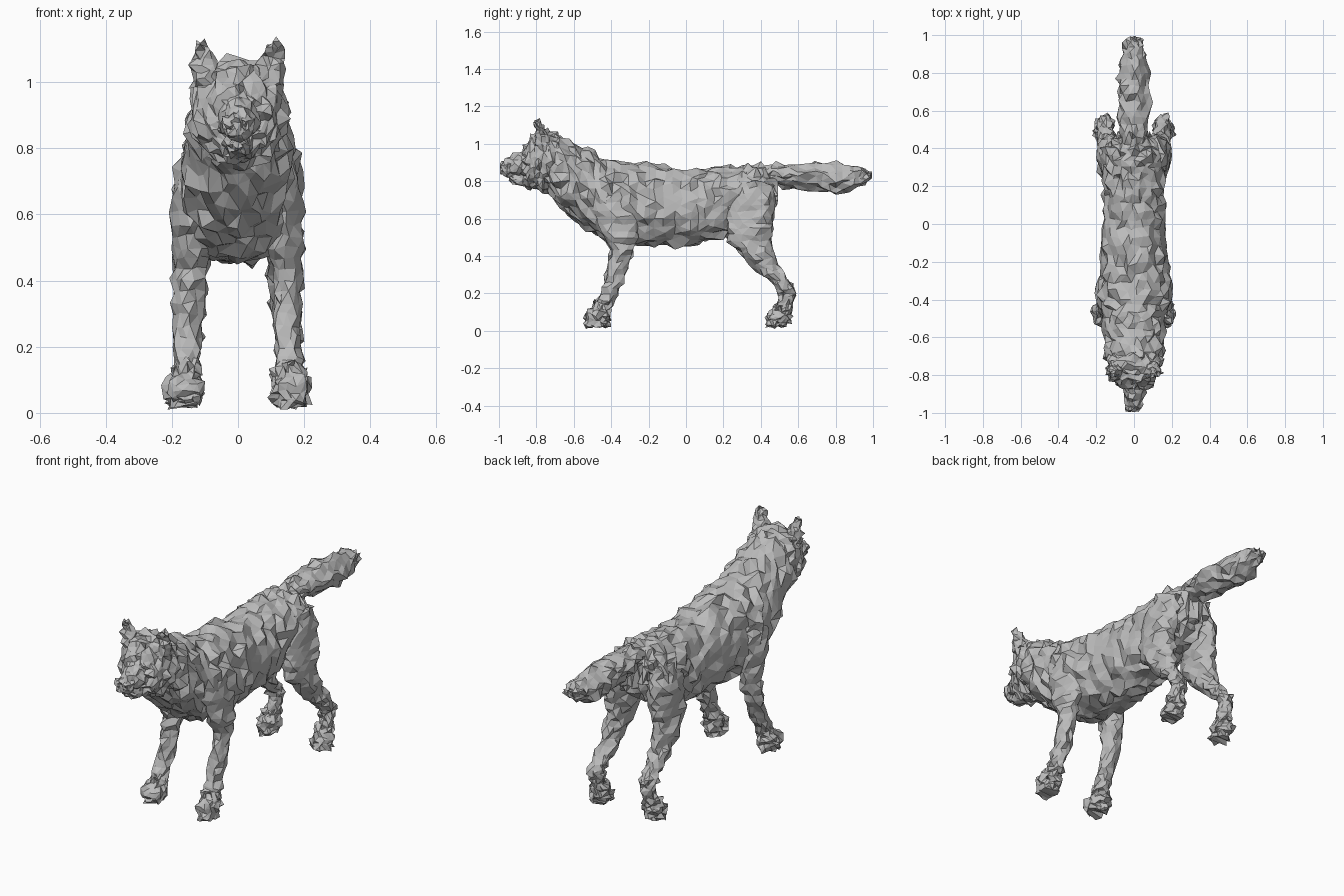
import bpy, bmesh, math, random
from mathutils import Vector
from mathutils.bvhtree import BVHTree

random.seed(7)
fur = bpy.data.materials.new("grey fur")
fur.diffuse_color = (0.5, 0.5, 0.5, 1)
parts = []


def spline(rows, n):
    """Resample cross-section rows smoothly to n rows."""
    out = []
    last = len(rows) - 1
    for i in range(n):
        t = i / (n - 1) * last
        k = min(int(t), last - 1)
        f = t - k
        p = [rows[max(0, min(last, k + d))] for d in (-1, 0, 1, 2)]
        out.append([0.5 * (2 * b + (c - a) * f + (2 * a - 5 * b + 4 * c - d) * f * f
                           + (3 * b - a - 3 * c + d) * f ** 3)
                    for a, b, c, d in zip(*p)])
    return out


def shaggy(name, sections, rings, sides, rough, side=1):
    """Loft (centre x, y, z, radius a, radius b, axis) sections, then ruffle the surface.
    Axis 0 gives upright slices along y, axis 1 level slices along z."""
    bm = bmesh.new()
    loops = []
    for x, y, z, a, b, axis in spline(sections, rings):
        loop = []
        for j in range(sides):
            t = 2 * math.pi * (j + 0.5 * (len(loops) % 2)) / sides
            u, v = a * math.cos(t), b * math.sin(t)
            co = (x + u, y, z + v) if axis < 0.5 else (x + u, y + v, z)
            loop.append(bm.verts.new((co[0] * side, co[1], co[2])))
        loops.append(loop)
    for p, q in zip(loops, loops[1:]):
        for j in range(sides):
            k = (j + 1) % sides
            bm.faces.new((p[j], p[k], q[k], q[j]))
    bm.faces.new(loops[0])
    bm.faces.new(loops[-1])
    bmesh.ops.recalc_face_normals(bm, faces=bm.faces)
    if bm.calc_volume(signed=True) < 0:
        bmesh.ops.reverse_faces(bm, faces=bm.faces)
    bmesh.ops.triangulate(bm, faces=bm.faces, quad_method='SHORT_EDGE')
    bm.normal_update()
    # tufts: random shifts, mostly sideways with some sharp outward spikes
    moves = []
    for v in bm.verts:
        wob = Vector([random.uniform(-1, 1) for _ in range(3)]) * rough
        spike = random.choice((-0.8, -0.5, -0.1, 0, 0.3, 1.3)) * rough
        moves.append(v.co + wob + v.normal * spike)
    for v, co in zip(bm.verts, moves):
        v.co = co
        v.co.z = max(v.co.z, 0.01)
        v.co.y = max(-0.995, min(0.995, v.co.y))
    bm.normal_update()
    parts.append((name, bm, BVHTree.FromBMesh(bm)))


def along(rows):
    """Rows of y, top, bottom, half width."""
    return [(0, y, (t + b) / 2, w, (t - b) / 2, 0) for y, t, b, w in rows]


# torso with neck ruff
shaggy("torso", along([
    (-0.77, 1.02, 0.76, 0.10), (-0.70, 1.05, 0.69, 0.145), (-0.60, 1.01, 0.59, 0.155),
    (-0.50, 0.95, 0.52, 0.17), (-0.40, 0.91, 0.47, 0.18), (-0.28, 0.89, 0.45, 0.18),
    (-0.14, 0.885, 0.45, 0.175), (0.0, 0.865, 0.46, 0.165), (0.12, 0.875, 0.48, 0.157),
    (0.24, 0.88, 0.525, 0.157), (0.34, 0.88, 0.56, 0.157), (0.42, 0.87, 0.60, 0.145),
    (0.465, 0.82, 0.68, 0.09)]), 36, 26, 0.013)

# head
shaggy("head", along([
    (-0.68, 1.04, 0.76, 0.13), (-0.74, 1.07, 0.745, 0.148), (-0.79, 1.065, 0.75, 0.138),
    (-0.83, 1.03, 0.765, 0.11), (-0.865, 0.975, 0.775, 0.07), (-0.885, 0.93, 0.80, 0.03)]),
    14, 26, 0.010)

# muzzle and lower jaw
shaggy("muzzle", along([
    (-0.82, 0.99, 0.81, 0.06), (-0.87, 0.96, 0.81, 0.058), (-0.93, 0.935, 0.82, 0.05),
    (-0.975, 0.91, 0.83, 0.038), (-0.993, 0.885, 0.85, 0.018)]), 12, 14, 0.007)
shaggy("lower_jaw", along([
    (-0.80, 0.85, 0.755, 0.055), (-0.86, 0.84, 0.77, 0.045), (-0.92, 0.835, 0.785, 0.035),
    (-0.945, 0.825, 0.80, 0.015)]), 8, 12, 0.006)

# bushy tail
shaggy("tail", along([
    (0.40, 0.87, 0.77, 0.06), (0.48, 0.885, 0.775, 0.065), (0.58, 0.89, 0.765, 0.08),
    (0.70, 0.895, 0.745, 0.082), (0.80, 0.895, 0.735, 0.075), (0.89, 0.88, 0.755, 0.066),
    (0.96, 0.86, 0.79, 0.048), (0.99, 0.845, 0.815, 0.018)]), 20, 14, 0.010)

for s, label in ((1, "right"), (-1, "left")):
    # pricked, tufted ear
    shaggy("ear_" + label, [
        (0.09, -0.765, 0.99, 0.048, 0.048, 1), (0.10, -0.775, 1.04, 0.040, 0.036, 1),
        (0.105, -0.785, 1.085, 0.032, 0.022, 1), (0.112, -0.795, 1.12, 0.012, 0.01, 1)],
        8, 10, 0.009, s)
    # shoulder and foreleg
    shaggy("front_leg_" + label, [
        (0.125, -0.37, 0.74, 0.05, 0.09, 1), (0.136, -0.37, 0.64, 0.058, 0.12, 1),
        (0.145, -0.355, 0.52, 0.056, 0.09, 1), (0.148, -0.345, 0.42, 0.046, 0.062, 1),
        (0.15, -0.37, 0.31, 0.042, 0.05, 1), (0.152, -0.41, 0.20, 0.039, 0.046, 1),
        (0.155, -0.445, 0.12, 0.04, 0.044, 1)], 20, 10, 0.008, s)
    # front paw
    shaggy("front_paw_" + label, [
        (0.155, -0.45, 0.15, 0.032, 0.034, 1), (0.16, -0.465, 0.11, 0.05, 0.055, 1),
        (0.162, -0.48, 0.06, 0.056, 0.066, 1), (0.162, -0.48, 0.025, 0.044, 0.055, 1)],
        9, 15, 0.010, s)
    # thigh, hock and hind leg
    shaggy("hind_leg_" + label, [
        (0.105, 0.36, 0.79, 0.05, 0.08, 1), (0.12, 0.355, 0.70, 0.062, 0.115, 1),
        (0.128, 0.345, 0.60, 0.062, 0.125, 1), (0.135, 0.34, 0.50, 0.056, 0.12, 1),
        (0.14, 0.385, 0.40, 0.048, 0.085, 1), (0.145, 0.46, 0.31, 0.042, 0.058, 1),
        (0.15, 0.53, 0.23, 0.038, 0.045, 1), (0.152, 0.535, 0.17, 0.036, 0.042, 1),
        (0.155, 0.515, 0.10, 0.039, 0.042, 1)], 26, 12, 0.008, s)
    # hind paw
    shaggy("hind_paw_" + label, [
        (0.155, 0.515, 0.14, 0.032, 0.034, 1), (0.158, 0.505, 0.10, 0.046, 0.05, 1),
        (0.16, 0.49, 0.06, 0.053, 0.06, 1), (0.16, 0.488, 0.025, 0.042, 0.05, 1)],
        9, 15, 0.010, s)

PROBES = [Vector(d).normalized() for d in
          ((1, .13, .07), (-1, .11, -.17), (.09, 1, .21), (.15, -1, .05), (.07, .19, 1), (.1, -.08, -1))]


def crossings(tree, co, way):
    """Count how often a ray passes through a part's surface."""
    count = 0
    while count < 40:
        hit = tree.ray_cast(co, way)[0]
        if hit is None:
            break
        count += 1
        co = hit + way * 1e-5
    return count


def buried(co, own):
    """True where a point lies well inside another part."""
    return any(name != own and tree.find_nearest(co)[3] > 0.012
               and all(crossings(tree, co, w) % 2 for w in PROBES)
               for name, _, tree in parts)


# drop hidden faces where parts overlap, then make the objects
for name, bm, _ in parts:
    hidden = {v for v in bm.verts if buried(v.co, name)}
    bmesh.ops.delete(bm, geom=[f for f in bm.faces if all(v in hidden for v in f.verts)],
                     context='FACES')
    me = bpy.data.meshes.new(name)
    bm.to_mesh(me)
    me.materials.append(fur)
    bpy.context.collection.objects.link(bpy.data.objects.new(name, me))
for _, bm, _ in parts:
    bm.free()
